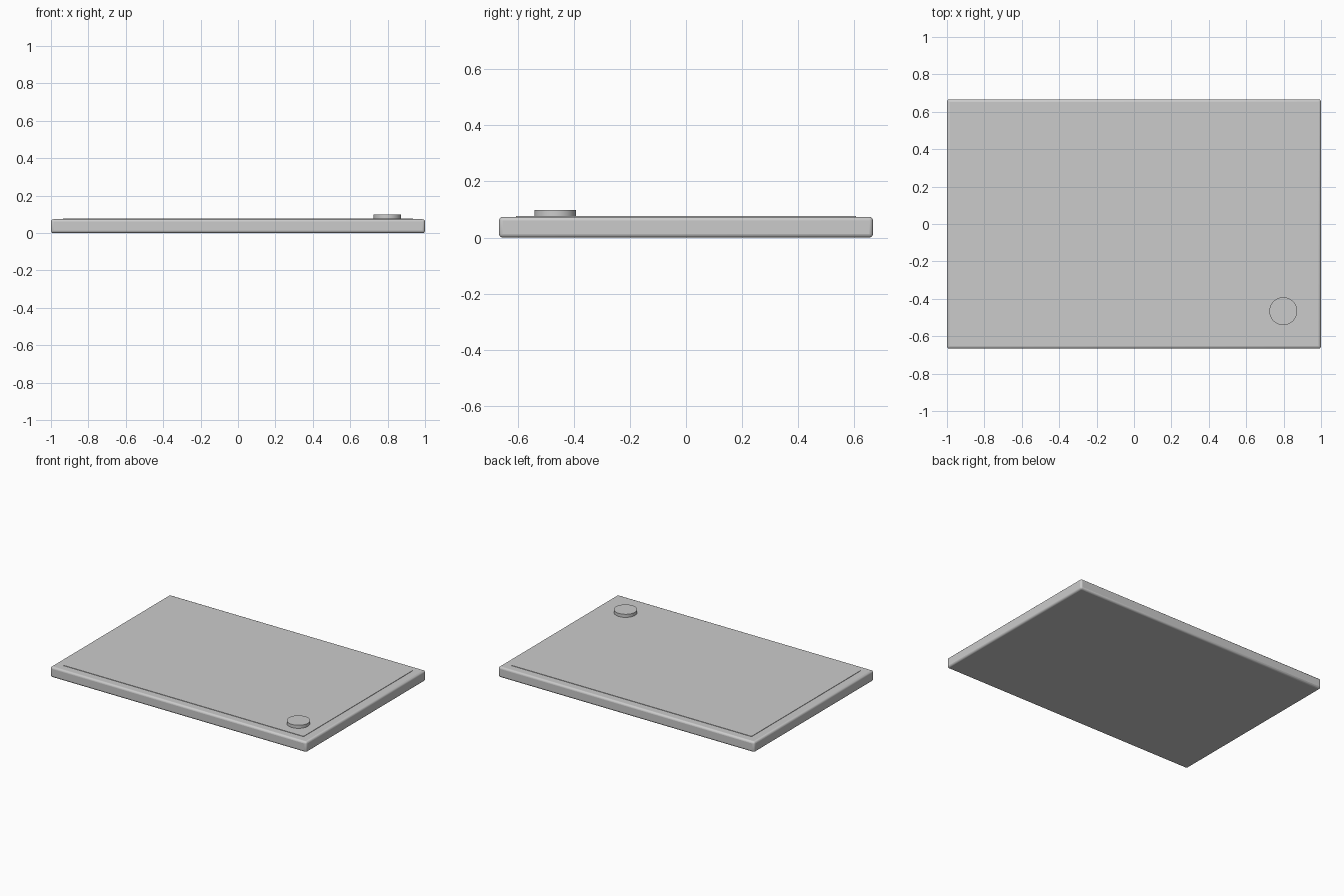
import bpy

if "Cube" in bpy.data.objects:
    bpy.data.objects.remove(bpy.data.objects["Cube"])


def slab(name, size, z0, bevel=0, segments=3):
    """Box sitting at height z0, with optional rounded edges."""
    bpy.ops.mesh.primitive_cube_add(size=1, location=(0, 0, z0 + size[2] / 2))
    obj = bpy.context.object
    obj.name = name
    obj.scale = size
    bpy.ops.object.transform_apply(location=False, rotation=False, scale=True)
    if bevel:
        mod = obj.modifiers.new("rounded_edges", "BEVEL")
        mod.width = bevel
        mod.segments = segments
        bpy.ops.object.shade_smooth_by_angle()
    return obj


# Main board with rounded edges
slab("board", (2.0, 1.333, 0.074), 0, bevel=0.0133)

# Thin raised surface panel
slab("surface_panel", (1.873, 1.213, 0.007), 0.07)

# Round button in the front right corner
bpy.ops.mesh.primitive_cylinder_add(
    vertices=48, radius=0.0745, depth=0.03, location=(0.798, -0.466, 0.084))
bpy.context.object.name = "button"
bpy.ops.object.shade_smooth_by_angle()
